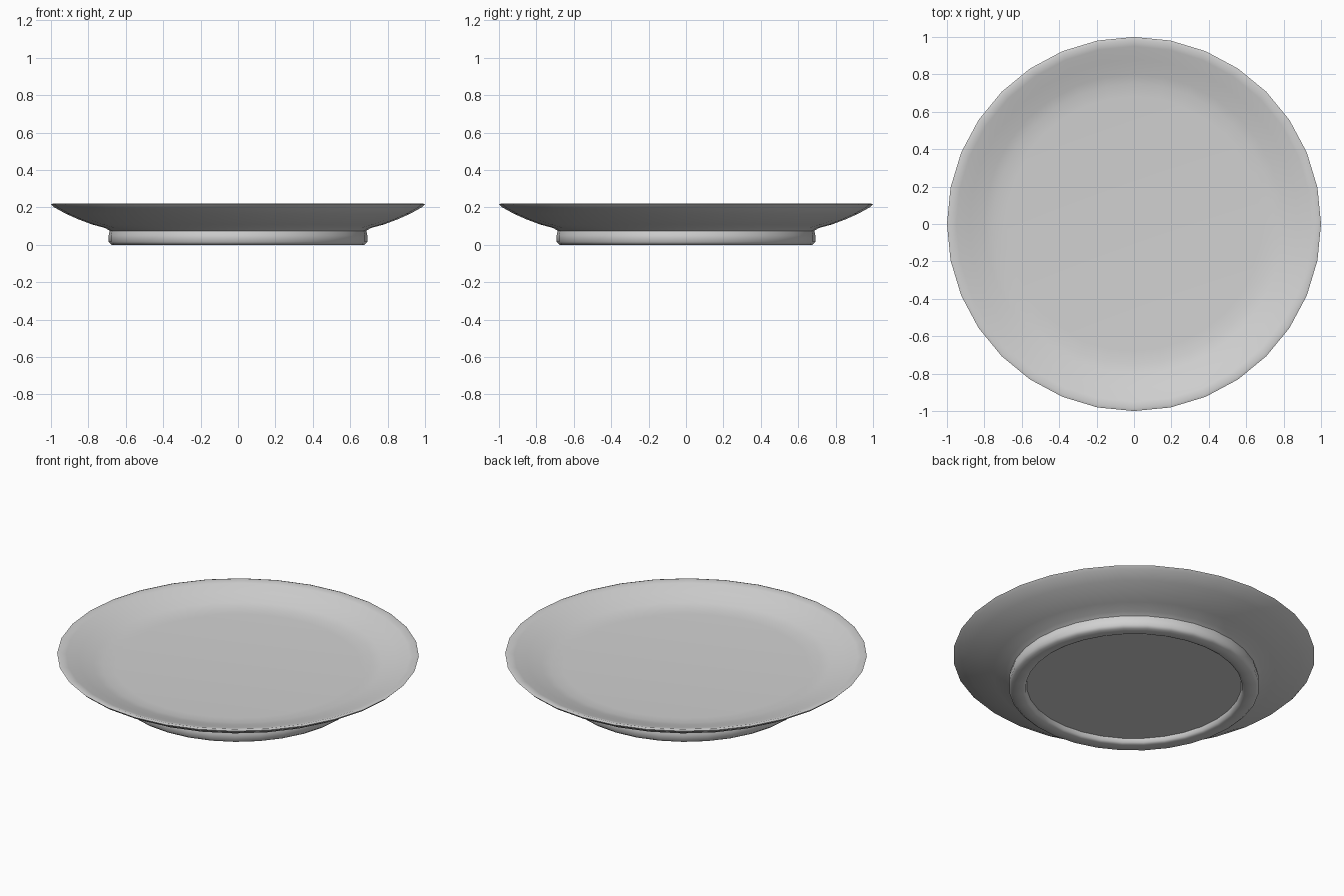
import bpy, bmesh, math

cube = bpy.data.objects.get("Cube")
if cube:
    bpy.data.objects.remove(cube, do_unlink=True)

SEGMENTS = 32

# Single glaze colour
glaze = bpy.data.materials.new("light_grey_glaze")
glaze.use_nodes = True
colour = (0.64, 0.64, 0.64, 1)
glaze.diffuse_color = colour
glaze.node_tree.nodes["Principled BSDF"].inputs["Base Color"].default_value = colour

# Half section (radius, height): eating surface, rim, underside, foot ring, recess
section = [
    (0, 0.148), (0.68, 0.148), (0.75, 0.152), (0.80, 0.163), (0.88, 0.19),
    (0.95, 0.212), (0.985, 0.222), (1.0, 0.217), (0.985, 0.202),
    (0.92, 0.166), (0.85, 0.135), (0.78, 0.109), (0.71, 0.09), (0.686, 0.075),
    (0.692, 0.05), (0.692, 0.015), (0.675, 0),
    (0.615, 0), (0.60, 0.008), (0.595, 0.03), (0, 0.03),
]


def lathe(name, points, material):
    """Spin a half section around z into a closed solid."""
    bm = bmesh.new()
    verts = [bm.verts.new((r, 0, z)) for r, z in points]
    edges = [bm.edges.new(pair) for pair in zip(verts, verts[1:])]
    bmesh.ops.spin(bm, geom=verts + edges, cent=(0, 0, 0), axis=(0, 0, 1),
                   angle=math.tau, steps=SEGMENTS, use_merge=True)
    bmesh.ops.remove_doubles(bm, verts=bm.verts, dist=0.0005)
    bmesh.ops.recalc_face_normals(bm, faces=bm.faces)
    mesh = bpy.data.meshes.new(name)
    bm.to_mesh(mesh)
    bm.free()
    mesh.materials.append(material)
    obj = bpy.data.objects.new(name, mesh)
    bpy.context.collection.objects.link(obj)
    return obj


plate = lathe("plate", section, glaze)

# Smooth shading with crisp foot edges
bpy.ops.object.select_all(action="DESELECT")
plate.select_set(True)
bpy.context.view_layer.objects.active = plate
bpy.ops.object.shade_smooth_by_angle(angle=math.radians(50))
